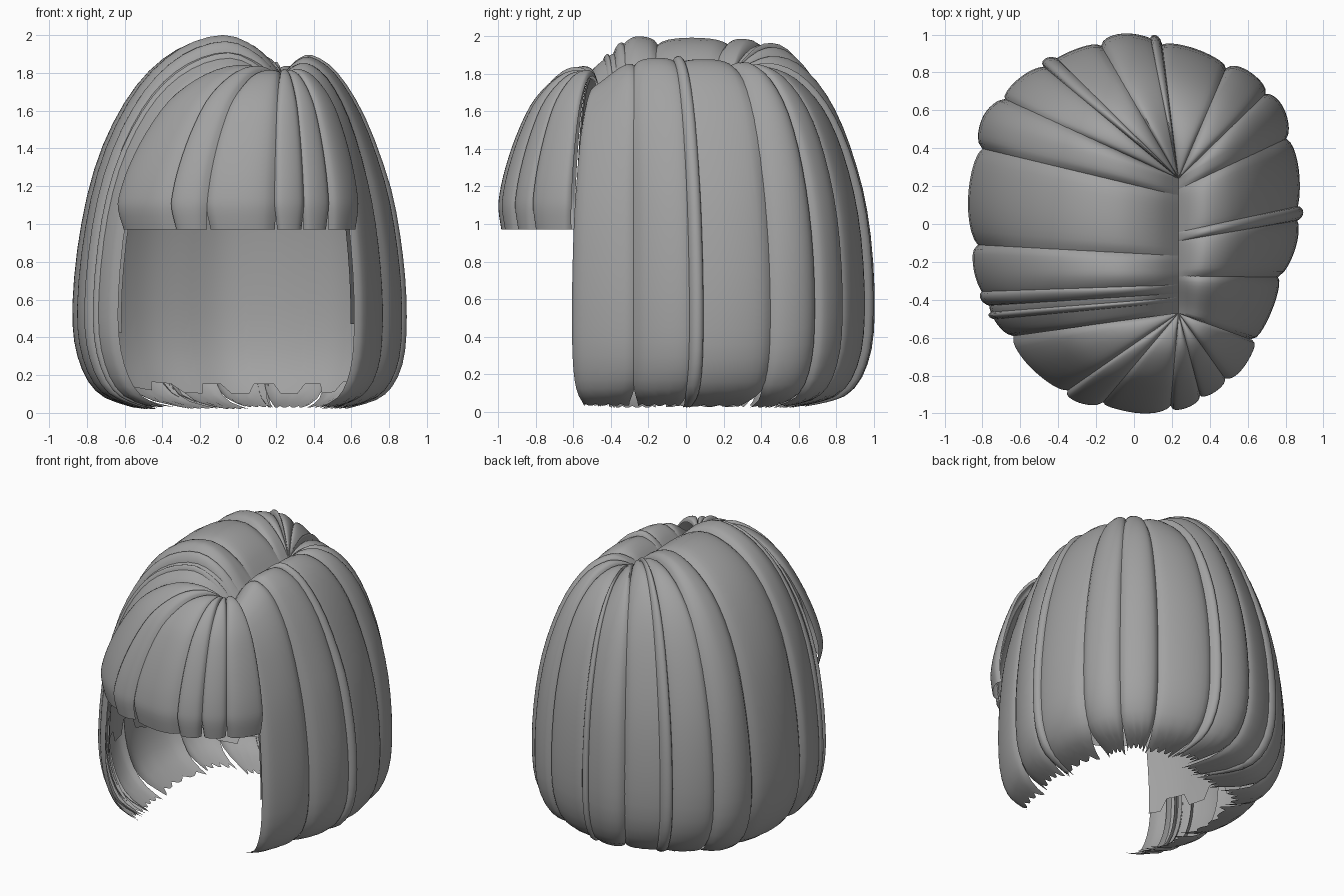
import bpy, bmesh, math, random
from mathutils import Vector

if "Cube" in bpy.data.objects:
    bpy.data.objects.remove(bpy.data.objects["Cube"])

random.seed(4)
hair = bpy.data.materials.new("hair_grey")
hair.diffuse_color = (0.36, 0.36, 0.36, 1)
hair.use_nodes = True
hair.node_tree.nodes["Principled BSDF"].inputs["Base Color"].default_value = hair.diffuse_color

# Widest outline of the hair seen from above: right side, back, left side, fringe
OUTLINE = [(.64, -.62), (.74, -.38), (.83, -.12), (.86, .1), (.84, .38), (.76, .63),
           (.6, .78), (.42, .87), (.18, .95), (-.08, .98), (-.32, .9), (-.55, .79),
           (-.75, .6), (-.83, .36), (-.86, .1), (-.84, -.14), (-.78, -.38), (-.66, -.6),
           (-.52, -.77), (-.33, -.91), (-.1, -.97), (.13, -.99), (.35, -.92),
           (.53, -.79), (.64, -.62)]
# Root-to-tip profiles: (fraction of the way from parting to outline, height)
LEFT = [(0, 1.78), (.12, 1.91), (.3, 1.975), (.52, 1.9), (.71, 1.71), (.865, 1.39),
        (.96, .98), (1, .55), (.97, .28), (.87, .1), (.68, .02)]
RIGHT = [(0, 1.78), (.1, 1.84), (.25, 1.86), (.46, 1.77), (.68, 1.54), (.87, 1.18),
         (.97, .82), (1, .5), (.96, .25), (.8, .09), (.48, .02)]
BACK = [(0, 1.78), (.1, 1.81), (.29, 1.82), (.5, 1.76), (.7, 1.6), (.85, 1.35),
        (.96, 1.0), (1, .58), (.96, .28), (.8, .09), (.45, .02)]
FRINGE = [(0, 1.75), (.08, 1.785), (.2, 1.805), (.36, 1.79), (.53, 1.725), (.69, 1.62),
          (.83, 1.46), (.93, 1.3), (.985, 1.17), (1, 1.08), (.97, .97)]


def spline(pts, f):
    """Smooth curve through points, parameter in point indices."""
    n = len(pts) - 1
    i = max(0, min(n - 1, int(f)))
    k = f - i
    a, b, c, d = (Vector(pts[max(0, min(n, j))]) for j in (i - 1, i, i + 1, i + 2))
    return .5 * (2 * b + (c - a) * k + (2 * a - 5 * b + 4 * c - d) * k * k
                 + (3 * b - a - 3 * c + d) * k ** 3)


def step(a, b, x):
    k = max(0, min(1, (x - a) / (b - a)))
    return k * k * (3 - 2 * k)


def surface(u, t, off, fringe=False):
    """Point on the hair: u around the head, t from root to tip, off outward."""
    c = spline(OUTLINE, u)
    root = Vector((.235, max(-.47, min(.24, .62 * c.y - .1))))
    if fringe:
        s, z = spline(FRINGE, t * 10)
        # left part of the fringe arches a little higher
        z += .04 * step(.1, -.6, c.x) * math.sin(math.pi * min(1, s)) * step(1, .7, t)
    else:
        wb = step(.3, .95, c.y)
        wr = step(-.35, .45, c.x)
        s, z = (spline(BACK, t * 10) * wb
                + (spline(RIGHT, t * 10) * wr + spline(LEFT, t * 10) * (1 - wr)) * (1 - wb))
        # crown is higher at the back left, lower toward the forehead
        z += wb * .13 * step(.2, -.4, c.x) * math.sin(math.pi * min(1, s)) * step(.8, .4, t)
        if z > 1:
            z = 1 + (z - 1) * (1 - .16 * step(.25, .63, -c.y))
    up = max(0, min(1, (z - 1.2) / .7))
    off *= min(1, .1 + t * 5)
    xy = root + (c - root) * s + (c - root).normalized() * off * (1 - up)
    return Vector((xy.x, xy.y, z + off * up))


def grid(bm, rows):
    vs = [[bm.verts.new(p) for p in r] for r in rows]
    for a, b in zip(vs, vs[1:]):
        for i in range(len(a) - 1):
            bm.faces.new((a[i], b[i], b[i + 1], a[i + 1]))


def lock(bm, u0, u1, lift=0., bulge=.024, fringe=False, gap=.13, nt=30, nv=12):
    """One bulging lock with tucked-in edges and a tapered tip."""
    rows = []
    lean = random.uniform(-.08, .08)
    end = 1 if fringe else random.uniform(.97, 1)
    mid, half = (u0 + u1) / 2, (u1 - u0) / 2
    for i in range(nt + 1):
        tt = step(.86, 1, i / nt)
        w = half + .03 - gap * tt
        row = []
        for j in range(nv + 1):
            v = 2 * j / nv - 1
            # slightly ragged tip
            t = end * i / nt - (.018 * (j % 3 == 1) * tt if not fringe else 0)
            off = lift + bulge * (1 - v * v) - .006 - .022 * abs(v) ** 8
            row.append(surface(mid + lean * tt * (not fringe) + v * w, t, off, fringe))
        rows.append(row)
    grid(bm, rows)


def finish(name, bm):
    bmesh.ops.recalc_face_normals(bm, faces=bm.faces)
    me = bpy.data.meshes.new(name)
    bm.to_mesh(me)
    bm.free()
    ob = bpy.data.objects.new(name, me)
    bpy.context.collection.objects.link(ob)
    me.materials.append(hair)
    bpy.ops.object.select_all(action='DESELECT')
    ob.select_set(True)
    bpy.context.view_layer.objects.active = ob
    bpy.ops.object.shade_smooth_by_angle(angle=math.radians(45))


def lock_group(name, cuts, **kw):
    bm = bmesh.new()
    for k, (a, b) in enumerate(zip(cuts, cuts[1:])):
        lock(bm, a, b, lift=.008 * (k % 2), **kw)
    finish(name, bm)


# Main locks
lock_group("right_side_locks", [.05, 1.4, 2.75, 4.3])
lock_group("back_locks", [4.3, 5.4, 6.6, 8.2, 9.4, 10.6])
lock_group("left_side_locks", [10.6, 11.7, 12.8, 14.9, 16.1, 16.95])
lock_group("fringe_locks", [17, 18.85, 19.65, 21.3, 22, 22.75, 24],
           fringe=True, bulge=.016, gap=.06)

# Thin raised strands lying over the main locks
bm = bmesh.new()
for u, w in ((2.8, .17), (8.25, .1), (10.5, .17), (16.05, .17), (16.45, .08)):
    lock(bm, u - w, u + w, lift=.012, bulge=.03, gap=w * .6, nv=8)
finish("ridge_strands", bm)

# Inner lining with a ragged lower edge, lower at the back than at the sides
bm = bmesh.new()
rows = []
for i in range(25):
    row = []
    for j in range(103):
        u = .05 + 16.9 * j / 102
        back = step(-.2, .9, spline(OUTLINE, u).y)
        end = .71 + .15 * back + (.03 if (j // 4) % 2 else 0)
        row.append(surface(u, end * i / 24, -.05))
    rows.append(row)
grid(bm, rows)
finish("inner_lining", bm)
